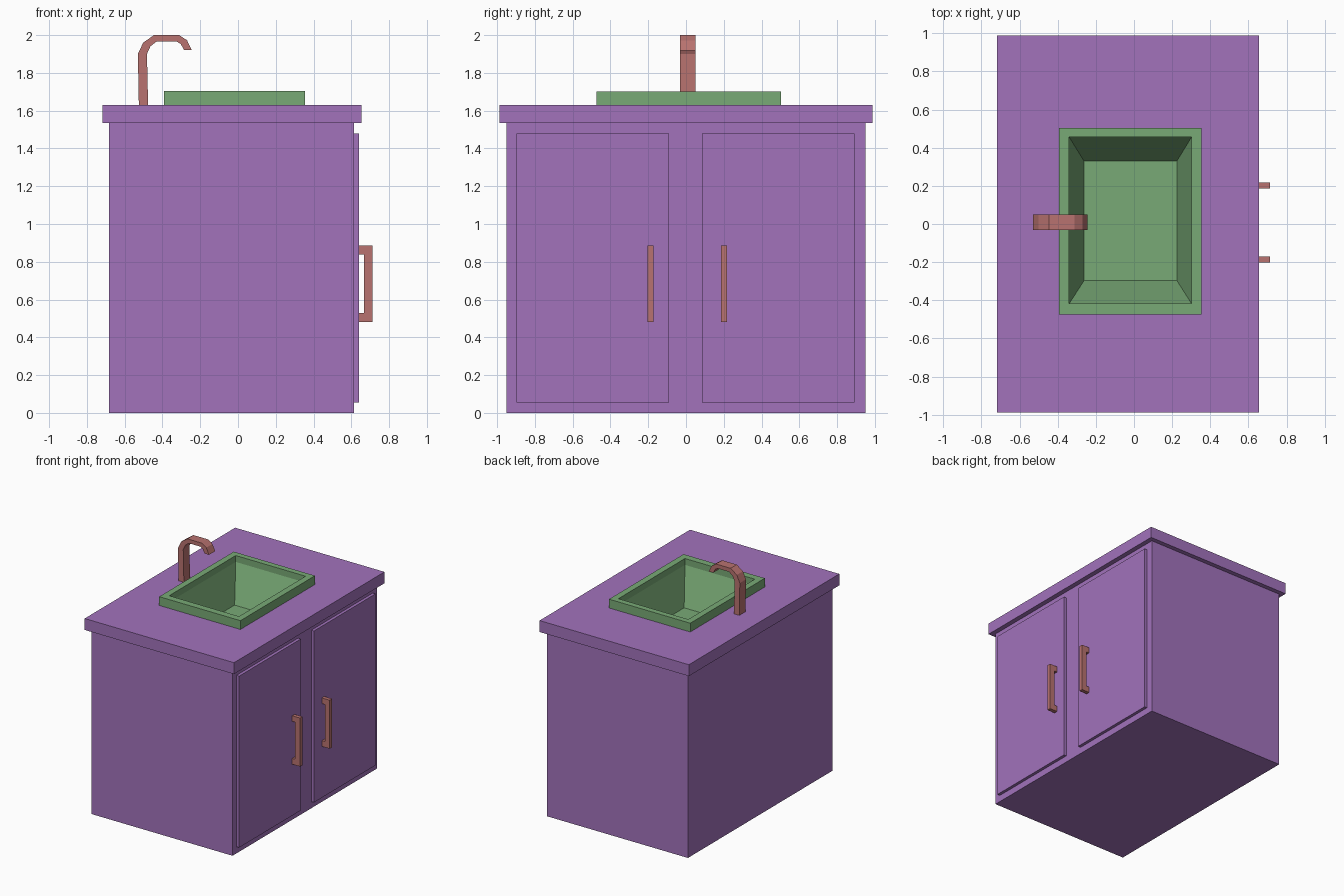
import bpy, bmesh

if "Cube" in bpy.data.objects:
    bpy.data.objects.remove(bpy.data.objects["Cube"])


def material(name, rgb):
    m = bpy.data.materials.new(name)
    m.diffuse_color = (*rgb, 1)
    m.use_nodes = True
    m.node_tree.nodes["Principled BSDF"].inputs["Base Color"].default_value = m.diffuse_color
    return m


PURPLE = material("cabinet_purple", (0.36, 0.17, 0.50))
GREEN = material("sink_green", (0.19, 0.40, 0.18))
RED = material("metal_red", (0.48, 0.17, 0.16))


def finish(name, bm, mat):
    bmesh.ops.recalc_face_normals(bm, faces=bm.faces)
    me = bpy.data.meshes.new(name)
    bm.to_mesh(me)
    bm.free()
    me.materials.append(mat)
    ob = bpy.data.objects.new(name, me)
    bpy.context.collection.objects.link(ob)
    return ob


def loft(name, rects, mat, start=False, end=False, loop=False):
    """Join rectangular rings (x0, x1, y0, y1, z) into walls, with optional caps."""
    bm = bmesh.new()
    rings = [[bm.verts.new(p) for p in ((a, c, z), (b, c, z), (b, d, z), (a, d, z))]
             for a, b, c, d, z in rects]
    pairs = list(zip(rings, rings[1:]))
    if loop:
        pairs.append((rings[-1], rings[0]))
    for lo, hi in pairs:
        for i in range(4):
            j = (i + 1) % 4
            bm.faces.new((lo[i], lo[j], hi[j], hi[i]))
    if start:
        bm.faces.new(rings[0])
    if end:
        bm.faces.new(rings[-1])
    return finish(name, bm, mat)


def extrude_y(name, profile, y0, y1, mat):
    """Extrude an XZ outline along y."""
    bm = bmesh.new()
    face = bm.faces.new([bm.verts.new((x, y0, z)) for x, z in profile])
    new = bmesh.ops.extrude_face_region(bm, geom=[face])["geom"]
    bmesh.ops.translate(bm, vec=(0, y1 - y0, 0),
                        verts=[v for v in new if isinstance(v, bmesh.types.BMVert)])
    return finish(name, bm, mat)


# Cabinet body, open at the top under the counter so the basin can hang inside
body = (-0.683, 0.615, -0.95, 0.95)
loft("cabinet_body", [(*body, 0), (*body, 1.535)], PURPLE, start=True)

# Countertop slab with the sink opening
slab = (-0.718, 0.655, -0.988, 0.988)
hole = (-0.36, 0.32, -0.44, 0.475)
loft("countertop", [(*slab, 1.535), (*slab, 1.63), (*hole, 1.63), (*hole, 1.535)],
     PURPLE, loop=True)

# Sink: raised rim, short upright lip, sloping walls and floor
rim = (-0.392, 0.355, -0.475, 0.504)
lip = (-0.34, 0.302, -0.418, 0.456)
loft("sink", [(*rim, 1.63), (*rim, 1.703), (*lip, 1.703), (*lip, 1.65),
              (-0.262, 0.225, -0.297, 0.33, 1.36)], GREEN, end=True)

# Doors and their bracket handles
handle = [(0.64, 0.482), (0.713, 0.482), (0.713, 0.885), (0.64, 0.885),
          (0.64, 0.838), (0.668, 0.838), (0.668, 0.53), (0.64, 0.53)]
for side, door_y, handle_y in (("left", (-0.898, -0.089), (-0.203, -0.171)),
                               ("right", (0.084, 0.893), (0.186, 0.218))):
    loft(side + "_door", [(0.61, 0.64, *door_y, 0.055), (0.61, 0.64, *door_y, 1.48)],
         PURPLE, start=True, end=True)
    extrude_y(side + "_handle", handle, *handle_y, RED)

# Faucet: upright and faceted gooseneck with a square section
faucet = [(-0.525, 1.63), (-0.53, 1.90), (-0.502, 1.96), (-0.445, 2.0),
          (-0.312, 2.0), (-0.27, 1.973), (-0.245, 1.92), (-0.285, 1.92),
          (-0.303, 1.953), (-0.326, 1.967), (-0.43, 1.967), (-0.464, 1.94),
          (-0.482, 1.90), (-0.476, 1.63)]
extrude_y("faucet", faucet, -0.031, 0.05, RED)
